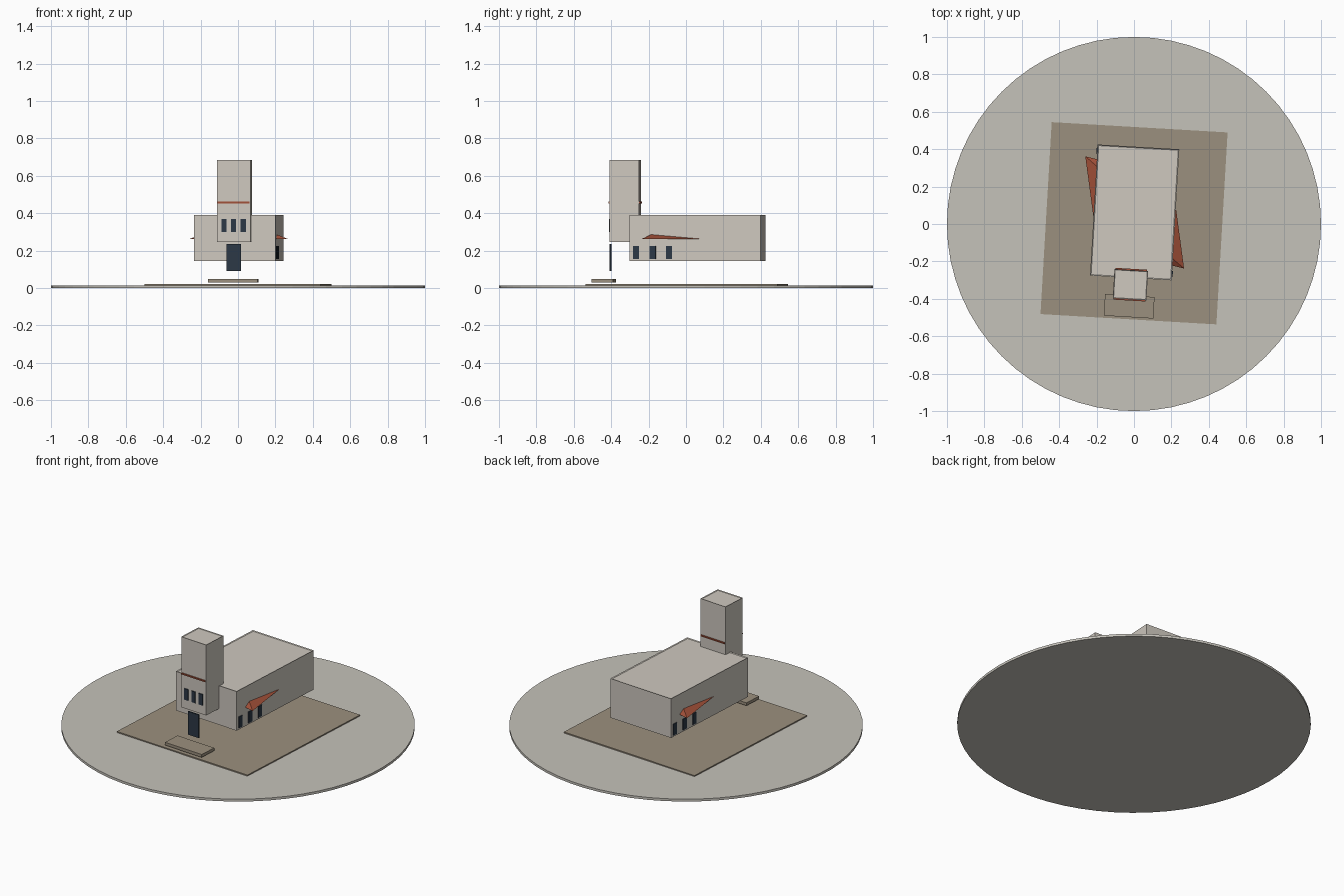
import bpy, bmesh, math
from mathutils import Matrix

if "Cube" in bpy.data.objects:
    bpy.data.objects.remove(bpy.data.objects["Cube"])

TURN = Matrix.Rotation(math.radians(-3.35), 4, 'Z')   # whole building is slightly turned
MID_Y = 0.062                                          # centre of the hall


def mat(name, rgb):
    m = bpy.data.materials.new(name)
    m.diffuse_color = (*rgb, 1)
    m.use_nodes = True
    m.node_tree.nodes["Principled BSDF"].inputs["Base Color"].default_value = m.diffuse_color
    return m


STONE = mat("pale_stone", (0.62, 0.58, 0.52))
PAVE = mat("paving", (0.56, 0.54, 0.49))
EARTH = mat("earth", (0.33, 0.28, 0.21))
RED = mat("red_tile", (0.36, 0.08, 0.04))
GLASS = mat("dark_glass", (0.025, 0.04, 0.06))


def finish(name, bm, material):
    bmesh.ops.recalc_face_normals(bm, faces=bm.faces)
    me = bpy.data.meshes.new(name)
    bm.to_mesh(me)
    bm.free()
    me.materials.append(material)
    ob = bpy.data.objects.new(name, me)
    bpy.context.collection.objects.link(ob)
    return ob


def box(name, x, y, z0, z1, w, d, material, rim=0):
    bm = bmesh.new()
    bmesh.ops.create_cube(bm, size=1)
    bmesh.ops.scale(bm, vec=(w, d, z1 - z0), verts=bm.verts)
    bmesh.ops.translate(bm, vec=(x, y, (z0 + z1) / 2), verts=bm.verts)
    if rim:  # shallow parapet around the flat roof
        top = max(bm.faces, key=lambda f: f.calc_center_median().z)
        bmesh.ops.inset_region(bm, faces=[top], thickness=rim)
        bmesh.ops.translate(bm, vec=(0, 0, -0.004), verts=top.verts)
    ob = finish(name, bm, material)
    ob.matrix_world = TURN
    return ob


# round base
bm = bmesh.new()
bmesh.ops.create_cone(bm, cap_ends=True, segments=64, radius1=1, radius2=1, depth=0.015)
bmesh.ops.translate(bm, vec=(0, 0, 0.0075), verts=bm.verts)
finish("round_base", bm, PAVE)

# plot, step, hall and tower
box("plot", 0, 0.004, 0.013, 0.022, 0.942, 1.028, EARTH)
box("entrance_step", 0, -0.441, 0.03, 0.048, 0.265, 0.115, EARTH)
box("hall", 0, MID_Y, 0.145, 0.39, 0.437, 0.702, STONE, rim=0.008)
box("tower", 0, -0.325, 0.245, 0.685, 0.18, 0.157, STONE, rim=0.006)

# tower details: door, windows, front and back bands
box("door", 0, -0.404, 0.09, 0.235, 0.078, 0.008, GLASS)
for i in (-1, 0, 1):
    box("tower_window", i * 0.052, -0.404, 0.30, 0.37, 0.027, 0.007, GLASS)
for s in (-1, 1):
    box("tower_band", 0, -0.325 + s * 0.08, 0.453, 0.462, 0.17, 0.01, RED)

# side windows and awnings, repeated by a half turn about the hall centre
for s, side in ((1, "right"), (-1, "left")):
    for wy in (-0.255, -0.166, -0.078):
        box(side + "_window", s * 0.2185, MID_Y + s * (wy - MID_Y),
            0.155, 0.225, 0.008, 0.034, GLASS)
    bm = bmesh.new()
    for x, y, z in ((0.281, -0.222, 0.262), (0.214, -0.209, 0.262),
                    (0.216, 0.113, 0.262), (0.216, -0.172, 0.287)):
        bm.verts.new((s * x, MID_Y + s * (y - MID_Y), z))
    bmesh.ops.convex_hull(bm, input=bm.verts)
    finish(side + "_awning", bm, RED).matrix_world = TURN
